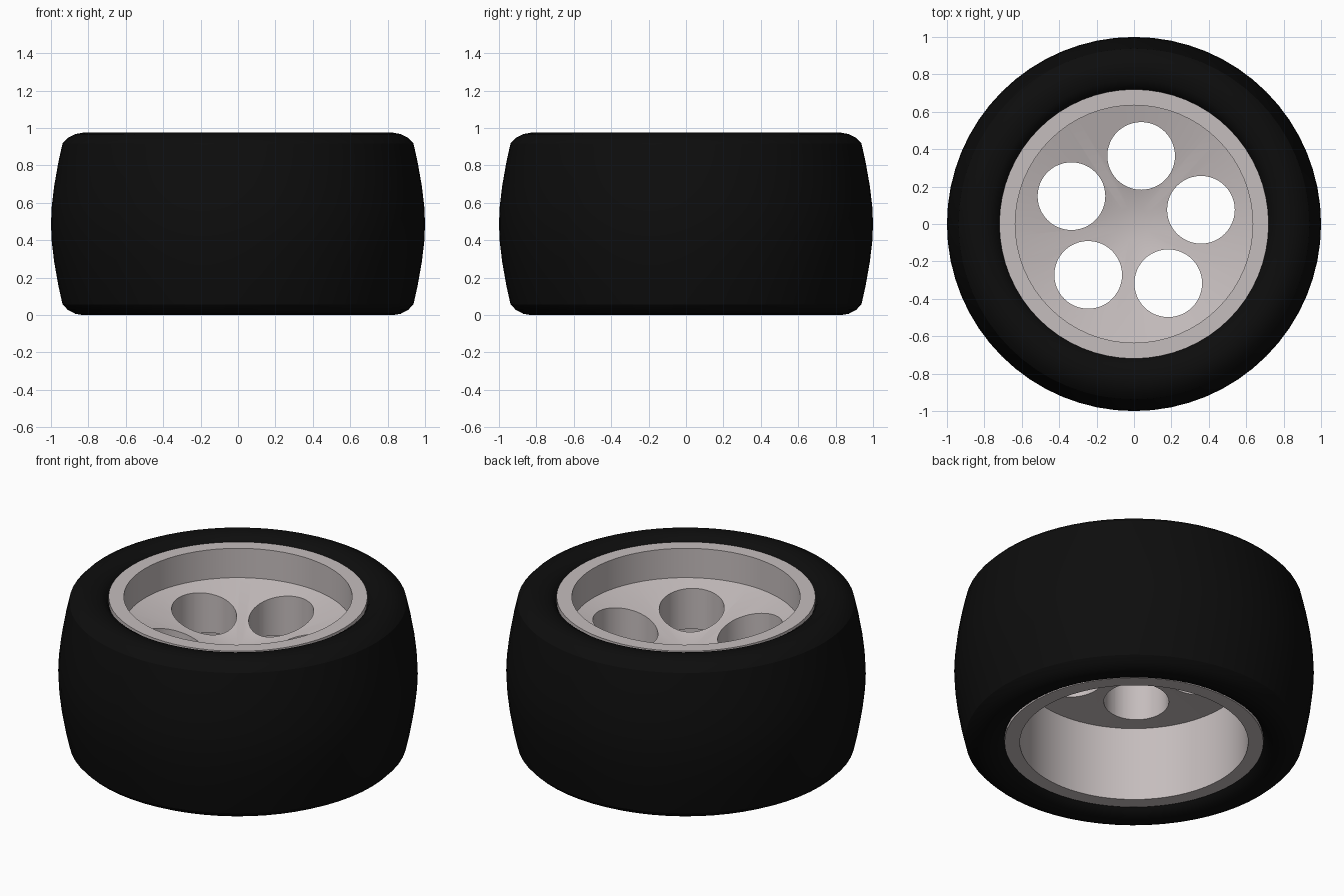
import bpy, bmesh, math

if "Cube" in bpy.data.objects:
    bpy.data.objects.remove(bpy.data.objects["Cube"])

SEG = 64


def material(name, color):
    m = bpy.data.materials.new(name)
    m.diffuse_color = color
    m.use_nodes = True
    m.node_tree.nodes["Principled BSDF"].inputs["Base Color"].default_value = m.diffuse_color
    return m


def smooth(obj):
    bpy.ops.object.select_all(action='DESELECT')
    obj.select_set(True)
    bpy.context.view_layer.objects.active = obj
    bpy.ops.object.shade_smooth_by_angle(angle=math.radians(30))


def lathe(name, profile, mat, closed=False):
    """Revolve (radius, z) points about the z axis; radius 0 makes a pole."""
    bm = bmesh.new()
    rings = []
    for r, z in profile:
        n = SEG if r > 0 else 1
        rings.append([bm.verts.new((r * math.cos(i * math.tau / SEG),
                                    r * math.sin(i * math.tau / SEG), z)) for i in range(n)])
    pairs = list(zip(rings, rings[1:]))
    if closed:
        pairs.append((rings[-1], rings[0]))
    for a, b in pairs:
        for i in range(SEG):
            j = (i + 1) % SEG
            quad = [a[i % len(a)], a[j % len(a)], b[j % len(b)], b[i % len(b)]]
            bm.faces.new(list(dict.fromkeys(quad)))
    bmesh.ops.recalc_face_normals(bm, faces=bm.faces)
    mesh = bpy.data.meshes.new(name)
    bm.to_mesh(mesh)
    bm.free()
    mesh.materials.append(mat)
    obj = bpy.data.objects.new(name, mesh)
    bpy.context.collection.objects.link(obj)
    return obj


rubber = material("rubber", (0.004, 0.004, 0.004, 1))
alloy = material("alloy", (0.56, 0.51, 0.51, 1))

# Tyre: upper half of the section, mirrored about mid height
H = 0.975
upper = [(0.72, 0.92), (0.735, 0.945), (0.77, 0.967), (0.83, 0.975), (0.87, 0.968),
         (0.91, 0.947), (0.938, 0.918), (0.96, 0.82), (0.983, 0.69), (0.996, 0.58)]
lower = [(r, H - z) for r, z in reversed(upper)]
tyre = lathe("tyre", upper + [(1.0, H / 2)] + lower, rubber, closed=True)
smooth(tyre)

# Rim barrel with a dished centre disc
rim = lathe("rim", [(0, 0.62), (0.09, 0.62), (0.635, 0.77), (0.635, 0.95), (0.72, 0.95),
                    (0.72, 0.035), (0.635, 0.035), (0.635, 0.49), (0.09, 0.53), (0, 0.53)], alloy)

# Five round holes through the disc
for k in range(5):
    a = math.radians(84 + 72 * k)
    bpy.ops.mesh.primitive_cylinder_add(vertices=48, radius=0.181, depth=0.6,
                                        location=(0.366 * math.cos(a), 0.366 * math.sin(a), 0.63))
    cutter = bpy.context.object
    cutter.name = "hole_cutter"
    cutter.hide_render = True
    mod = rim.modifiers.new("hole", 'BOOLEAN')
    mod.operation = 'DIFFERENCE'
    mod.solver = 'EXACT'
    mod.object = cutter
    bpy.context.view_layer.objects.active = rim
    bpy.ops.object.modifier_apply(modifier=mod.name)
    bpy.data.objects.remove(cutter, do_unlink=True)
smooth(rim)
